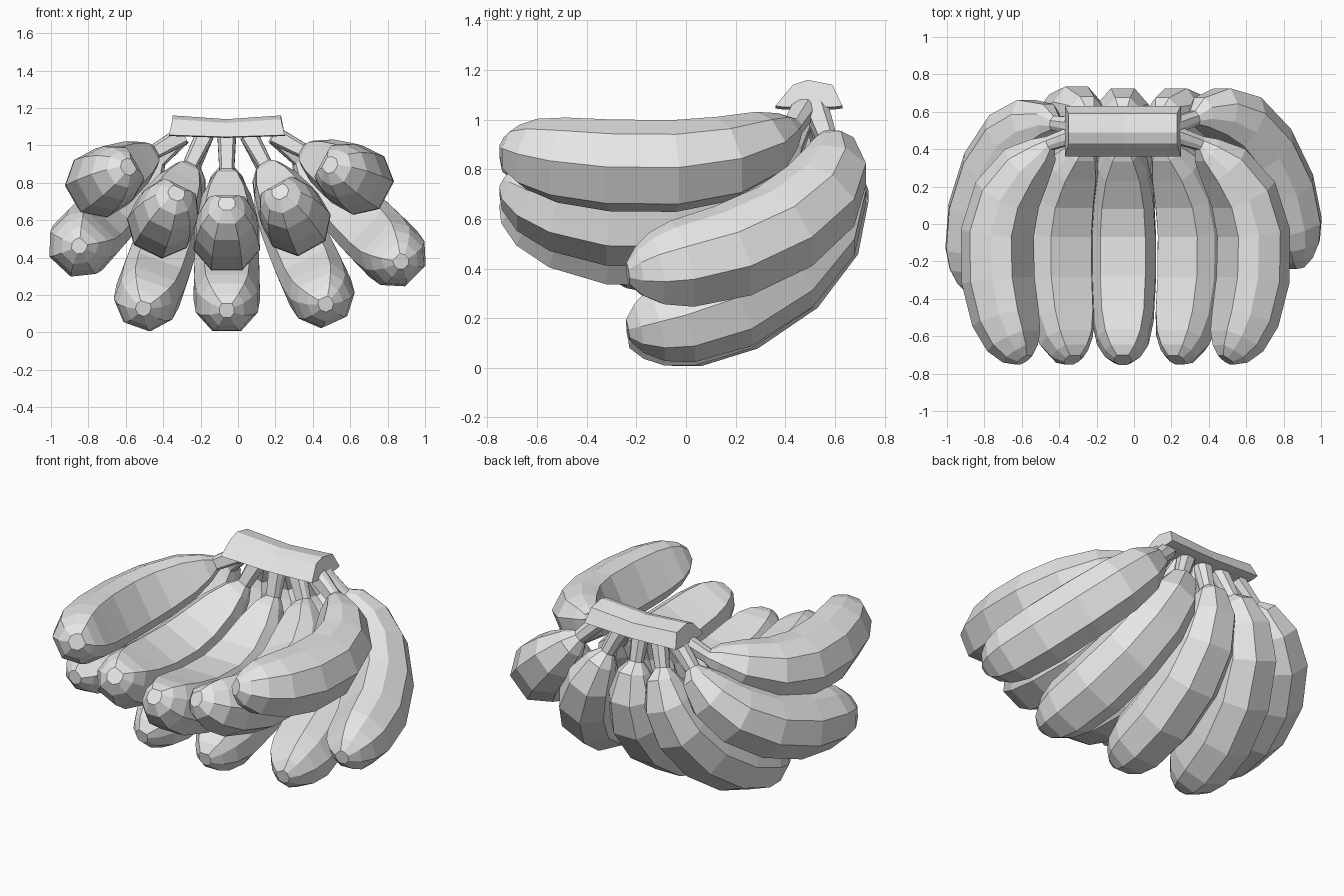
import bpy, bmesh, math
from mathutils import Vector

if "Cube" in bpy.data.objects:
    bpy.data.objects.remove(bpy.data.objects["Cube"])

skin = bpy.data.materials.new("pale_grey")
skin.diffuse_color = (0.8, 0.8, 0.8, 1)
skin.use_nodes = True
skin.node_tree.nodes["Principled BSDF"].inputs["Base Color"].default_value = skin.diffuse_color

# Profiles: (y, distance out from the crown, radius), from stem to tip
UPPER = [(.48, .0, .05), (.43, .17, .04), (.39, .215, .08), (.31, .315, .132),
         (.15, .435, .165), (-.05, .495, .177), (-.30, .49, .177), (-.50, .445, .165),
         (-.62, .395, .138), (-.69, .355, .095), (-.725, .33, .045)]
LOWER = [(.52, .0, .05), (.565, .17, .04), (.59, .22, .085), (.59, .35, .135),
         (.535, .505, .163), (.39, .675, .175), (.18, .81, .178), (-.02, .88, .166),
         (-.12, .905, .137), (-.19, .922, .092), (-.235, .93, .04)]
CROWN_Z = 1.05
# Half cross-section (sideways, inward): broad inner face, narrower outer face
HALF = [(.47, -1.02), (1.0, -.40), (.98, .33), (.68, .87)]
SECTION = HALF + [(-x, y) for x, y in reversed(HALF)]


def loft(name, rings):
    """Skin closed rings of points and cap both ends."""
    bm = bmesh.new()
    vs = [[bm.verts.new(p) for p in ring] for ring in rings]
    n = len(vs[0])
    for a, b in zip(vs, vs[1:]):
        for i in range(n):
            j = (i + 1) % n
            bm.faces.new((a[i], a[j], b[j], b[i]))
    bm.faces.new(vs[0])
    bm.faces.new(vs[-1])
    bmesh.ops.recalc_face_normals(bm, faces=bm.faces)
    me = bpy.data.meshes.new(name)
    bm.to_mesh(me)
    bm.free()
    me.materials.append(skin)
    ob = bpy.data.objects.new(name, me)
    bpy.context.collection.objects.link(ob)


def banana(name, profile, ox, angle, stretch, pitch):
    """Sweep the section along a profile in a plane fanned out from the crown."""
    a, p = math.radians(angle), math.radians(pitch)
    out = Vector((math.sin(a), 0, -math.cos(a)))
    side = Vector((math.cos(a), 0, math.sin(a)))
    path = []
    for y, d, r in profile:
        u, d = y - .5, d * stretch
        y = .5 + u * math.cos(p) - d * math.sin(p)
        d = d * math.cos(p) + u * math.sin(p)
        path.append(Vector((ox, y, CROWN_Z)) + out * d)
    rings = []
    for i, c in enumerate(path):
        t = (path[min(i + 1, len(path) - 1)] - path[max(i - 1, 0)]).normalized()
        nrm = t.cross(side)
        r = profile[i][2]
        rings.append([c + (side * sx + nrm * sy) * r for sx, sy in SECTION])
    loft(name, rings)


# Bananas: crown x, fan angle, stretch, pitch
for i, v in enumerate([(-.30, -60, 1, 0), (-.18, -26, 1.03, 0), (-.06, 0, 1.09, 0),
                       (.06, 29, 1.03, 0), (.20, 62, 1, 0)]):
    banana(f"upper_banana_{i + 1}", UPPER, *v)
for i, v in enumerate([(-.30, -43, 1, 9), (-.18, -19.5, 1.03, -1.5), (-.06, 0, 1, 0),
                       (.06, 24.5, 1.06, 0), (.20, 45, 1.02, 0)]):
    banana(f"lower_banana_{i + 1}", LOWER, *v)

# Crown: flared block that dips in the middle
section = [(.36, 1.055), (.43, 1.14), (.49, 1.16), (.59, 1.14), (.63, 1.055),
           (.59, 1.05), (.40, 1.05)]
rings = []
for x, flare, dip in [(-.36, -.01, 0), (-.06, 0, .02), (.24, .01, 0)]:
    rings.append([(x + flare * (-1 if z > 1.1 else 1), y, z - (dip if z > 1.1 else dip * .5))
                  for y, z in section])
loft("crown", rings)
